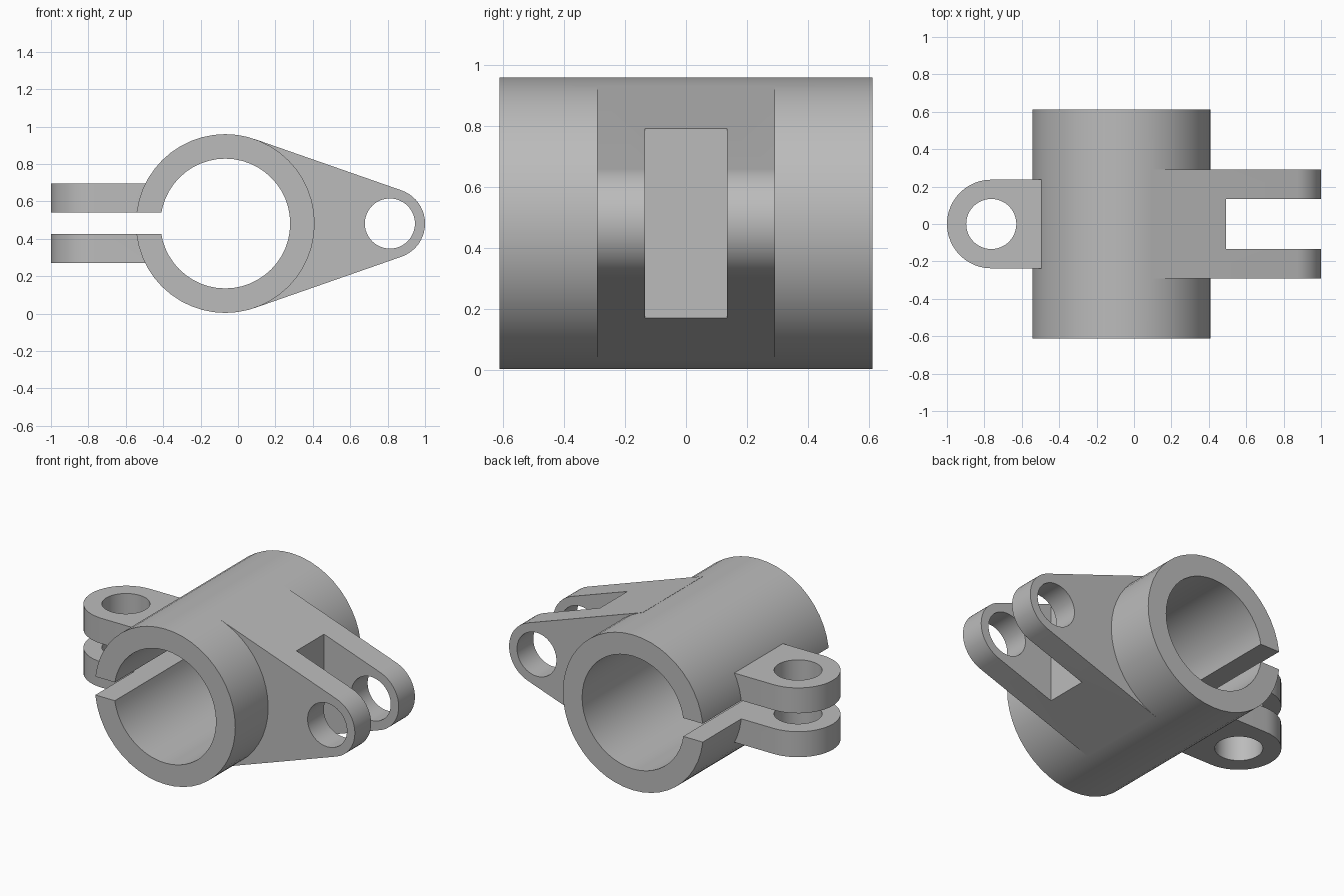
import bpy, bmesh
from math import sin, cos, acos, pi
from mathutils import Vector

if "Cube" in bpy.data.objects:
    bpy.data.objects.remove(bpy.data.objects["Cube"], do_unlink=True)

# Main dimensions
MID = 0.482
RING_X, RING_R, BORE_R, HALF_LEN = -0.068, 0.478, 0.347, 0.612
FORK_X, FORK_R, FORK_HALF = 0.812, 0.188, 0.292
EAR_X, EAR_R, PIN_R = -0.763, 0.237, 0.134
SLIT_LOW, SLIT_HIGH = 0.427, 0.54
SEGMENTS = 48

steel = bpy.data.materials.new("grey metal")
steel.use_nodes = True
GREY = (0.5, 0.5, 0.5, 1)
steel.diffuse_color = GREY
steel.node_tree.nodes["Principled BSDF"].inputs["Base Color"].default_value = GREY


def arc(cx, cy, r, start, end, n):
    return [(cx + r * cos(start + (end - start) * i / n),
             cy + r * sin(start + (end - start) * i / n)) for i in range(n + 1)]


def circle(cx, cy, r):
    return arc(cx, cy, r, 0, 2 * pi, SEGMENTS)[:-1]


def prism(name, outline, axis, low, high):
    """Extrude a flat outline along y (outline in x, z) or z (outline in x, y)."""
    bm = bmesh.new()
    place = (lambda a, b: (a, low, b)) if axis == "y" else (lambda a, b: (a, b, low))
    face = bm.faces.new([bm.verts.new(place(a, b)) for a, b in outline])
    side = bmesh.ops.extrude_face_region(bm, geom=[face])
    move = Vector((0, high - low, 0)) if axis == "y" else Vector((0, 0, high - low))
    bmesh.ops.translate(bm, vec=move,
                        verts=[v for v in side["geom"] if isinstance(v, bmesh.types.BMVert)])
    bmesh.ops.recalc_face_normals(bm, faces=bm.faces)
    mesh = bpy.data.meshes.new(name)
    bm.to_mesh(mesh)
    bm.free()
    mesh.materials.append(steel)
    obj = bpy.data.objects.new(name, mesh)
    bpy.context.collection.objects.link(obj)
    return obj


def box(name, x0, x1, y0, y1, z0, z1):
    return prism(name, [(x0, y0), (x1, y0), (x1, y1), (x0, y1)], "z", z0, z1)


def combine(target, tool, operation):
    mod = target.modifiers.new(operation, "BOOLEAN")
    mod.operation, mod.object, mod.solver = operation, tool, "EXACT"
    bpy.context.view_layer.objects.active = target
    bpy.ops.object.modifier_apply(modifier=mod.name)
    bpy.data.objects.remove(tool, do_unlink=True)


# Clamp barrel
clamp = prism("split_clamp_with_fork", circle(RING_X, MID, RING_R), "y", -HALF_LEN, HALF_LEN)

# Tapered fork block, tangent to the barrel
tangent = acos((RING_R - FORK_R) / (FORK_X - RING_X))
roots = [(RING_X + RING_R * cos(tangent), MID + s * RING_R * sin(tangent)) for s in (1, -1)]
fork = prism("fork", arc(FORK_X, MID, FORK_R, -tangent, tangent, 20) + roots,
             "y", -FORK_HALF, FORK_HALF)
combine(clamp, fork, "UNION")

# Pair of bolt ears on the split side
inner = RING_X - BORE_R - 0.03 + 0.1
for name, low, high in (("lower_ear", 0.27, SLIT_LOW), ("upper_ear", SLIT_HIGH, 0.696)):
    outline = arc(EAR_X, 0, EAR_R, pi / 2, 3 * pi / 2, 24) + [(inner, -EAR_R), (inner, EAR_R)]
    combine(clamp, prism(name, outline, "z", low, high), "UNION")

# Bore, split, fork gap and pin holes
for cutter in (
    prism("bore", circle(RING_X, MID, BORE_R), "y", -1, 1),
    box("split", -0.7, -0.3, -1, 1, SLIT_LOW, SLIT_HIGH),
    box("fork_gap", 0.492, 1.2, -0.134, 0.134, -0.2, 1.2),
    prism("fork_pin_hole", circle(FORK_X, MID, PIN_R), "y", -1, 1),
    prism("ear_bolt_hole", circle(EAR_X, 0, PIN_R), "z", 0, 1),
):
    combine(clamp, cutter, "DIFFERENCE")

# Smooth curved walls, crisp edges
bpy.ops.object.select_all(action="DESELECT")
clamp.select_set(True)
bpy.context.view_layer.objects.active = clamp
bpy.ops.object.shade_smooth_by_angle(angle=pi / 6)
